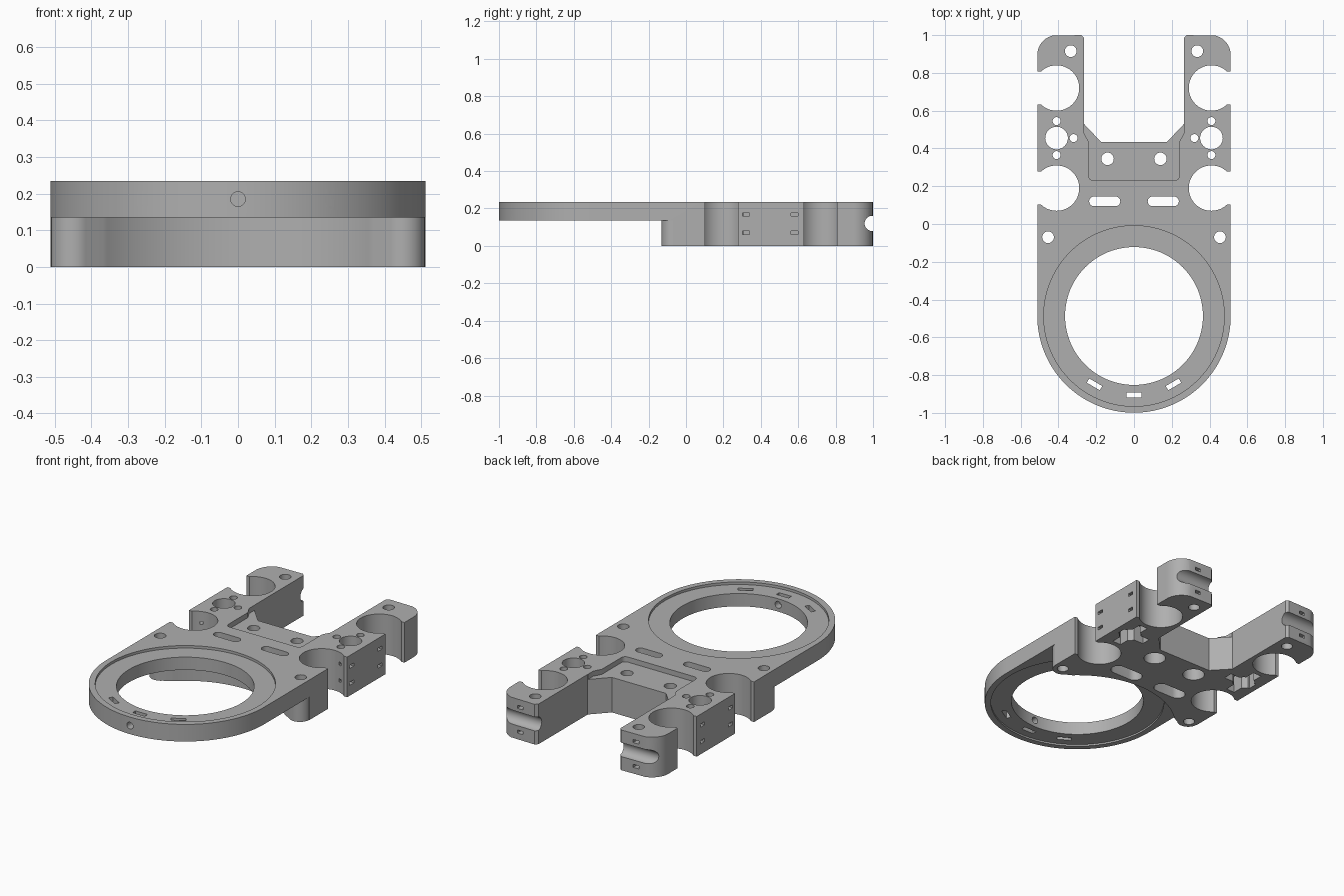
import bpy, bmesh
from math import sin, cos, radians, pi
from mathutils import Matrix

cube = bpy.data.objects.get("Cube")
if cube:
    bpy.data.objects.remove(cube, do_unlink=True)

TOP = 0.235
STEP = 0.135
RING_Y = -0.487

grey = bpy.data.materials.new("mid_grey")
grey.use_nodes = True
colour = (0.43, 0.43, 0.43, 1)
grey.diffuse_color = colour
grey.node_tree.nodes["Principled BSDF"].inputs["Base Color"].default_value = colour


def arc(cx, cy, r, a0, a1, n):
    """Points along an arc, angles in degrees."""
    return [(cx + r * cos(radians(a0 + (a1 - a0) * i / n)),
             cy + r * sin(radians(a0 + (a1 - a0) * i / n))) for i in range(n + 1)]


def mirrored(half):
    """Close a right-hand outline with its mirror image."""
    return half + [(-x, y) for x, y in reversed(half)]


def prism(name, pts, z0, z1, matrix=None):
    bm = bmesh.new()
    base = bm.faces.new([bm.verts.new((x, y, z0)) for x, y in pts])
    top = bmesh.ops.extrude_face_region(bm, geom=[base])["geom"]
    bmesh.ops.translate(bm, vec=(0, 0, z1 - z0),
                        verts=[v for v in top if isinstance(v, bmesh.types.BMVert)])
    if matrix:
        bm.transform(matrix)
    bmesh.ops.recalc_face_normals(bm, faces=bm.faces)
    mesh = bpy.data.meshes.new(name)
    bm.to_mesh(mesh)
    bm.free()
    ob = bpy.data.objects.new(name, mesh)
    bpy.context.collection.objects.link(ob)
    mesh.materials.append(grey)
    return ob


# Body outline: rounded front, straight sides, two rear arms
right_side = (arc(0, RING_Y, 0.512, -89, 0, 48)
              + arc(0.407, 0.895, 0.105, 0, 76, 10)
              + [(0.28, 1.0), (0.265, 0.985), (0.265, 0.53), (0.175, 0.435)])
body = prism("mounting_bracket", mirrored(right_side), 0, TOP)


def cut(pts, z0, z1, matrix=None):
    tool = prism("cutter", pts, z0, z1, matrix)
    tool.hide_render = True
    mod = body.modifiers.new("cut", 'BOOLEAN')
    mod.operation = 'DIFFERENCE'
    mod.solver = 'EXACT'
    mod.object = tool
    bpy.context.view_layer.objects.active = body
    bpy.ops.object.modifier_apply(modifier=mod.name)
    bpy.data.objects.remove(tool, do_unlink=True)


def circle(x, y, r, n=32):
    return arc(x, y, r, 0, 360 - 360 / n, n - 1)


def rect(x, y, w, h):
    return [(x - w / 2, y - h / 2), (x + w / 2, y - h / 2),
            (x + w / 2, y + h / 2), (x - w / 2, y + h / 2)]


def slot(x, y, length, w):
    d = (length - w) / 2
    return arc(x + d, y, w / 2, -90, 90, 10) + arc(x - d, y, w / 2, 90, 270, 10)


# Clear the space below the ring, leaving two rounded lugs
under = ([(0.7, -1.2), (0.7, -0.07)] + arc(0.45, -0.07, 0.0601, 0, -135, 12)
         + arc(0, RING_Y, 0.54, 47, 89, 24))
cut(mirrored(under), -0.1, STEP)

# Ring opening with a shallow recess on each face
cut(circle(0, RING_Y, 0.478, 96), TOP - 0.015, TOP + 0.1)
cut(circle(0, RING_Y, 0.478, 96), STEP - 0.02, STEP + 0.01)
cut(circle(0, RING_Y, 0.365, 96), -0.1, 0.4)

# Radial screw holes and nut slots around the front of the ring
for angle in (-30, 0, 30):
    turn = Matrix.Translation((0, RING_Y, 0)) @ Matrix.Rotation(radians(angle), 4, 'Z')
    cut(rect(0, -0.418, 0.08, 0.026), 0.05, 0.4, turn)
    bore = turn @ Matrix.Translation((0, 0, 0.185)) @ Matrix.Rotation(pi / 2, 4, 'X')
    cut(circle(0, 0, 0.02, 24), 0.33, 0.6, bore)

# Stepped pocket in the middle web
pocket = (arc(0.215, 0.255, 0.025, -90, 0, 5)
          + [(0.24, 0.435), (0.2645, 0.48), (0.2645, 0.56)])
cut(mirrored(pocket), TOP - 0.03, TOP + 0.1)

along_x = Matrix.Rotation(pi / 2, 4, 'Y')
for s in (-1, 1):
    # Round bites with short straight lips
    for y in (0.19, 0.72):
        cut(circle(s * 0.41, y, 0.12, 64), -0.1, 0.4)
        cut(rect(s * 0.54, y, 0.1, 0.176), -0.1, 0.4)
    # Vertical screw holes
    for x, y, r in ((0.455, -0.07, 0.031), (0.335, 0.915, 0.031), (0.14, 0.345, 0.033),
                    (0.41, 0.455, 0.06), (0.41, 0.545, 0.021),
                    (0.41, 0.365, 0.021), (0.32, 0.455, 0.021)):
        cut(circle(s * x, y, r), -0.1, 0.4)
    # Web slots and the wider pockets beneath
    cut(slot(s * 0.155, 0.12, 0.165, 0.052), -0.1, 0.4)
    cut(slot(s * 0.155, 0.12, 0.2, 0.085), -0.1, 0.1)
    cut(circle(s * 0.14, 0.345, 0.06), -0.1, 0.1)
    # Cross-shaped relief below the motor hole
    cut(rect(s * 0.385, 0.455, 0.18, 0.055), -0.1, 0.1)
    cut(rect(s * 0.41, 0.455, 0.055, 0.23), -0.1, 0.1)
    # Tie slots in the outer walls
    for y in (0.32, 0.58):
        for z in (0.07, 0.168):
            cut(rect(s * 0.5, y, 0.12, 0.038), z - 0.009, z + 0.009)
    # Tie slots in the rear ends
    for z in (0.045, 0.19):
        cut(rect(s * 0.375, 1.0, 0.036, 0.1), z - 0.009, z + 0.009)

# Rod channel across the rear ends
cut(circle(0, 0, 0.041), -0.7, 0.7, Matrix.Translation((0, 0.996, 0.12)) @ along_x)

bpy.ops.object.select_all(action='DESELECT')
body.select_set(True)
bpy.context.view_layer.objects.active = body
bpy.ops.object.shade_smooth_by_angle(angle=radians(30))
